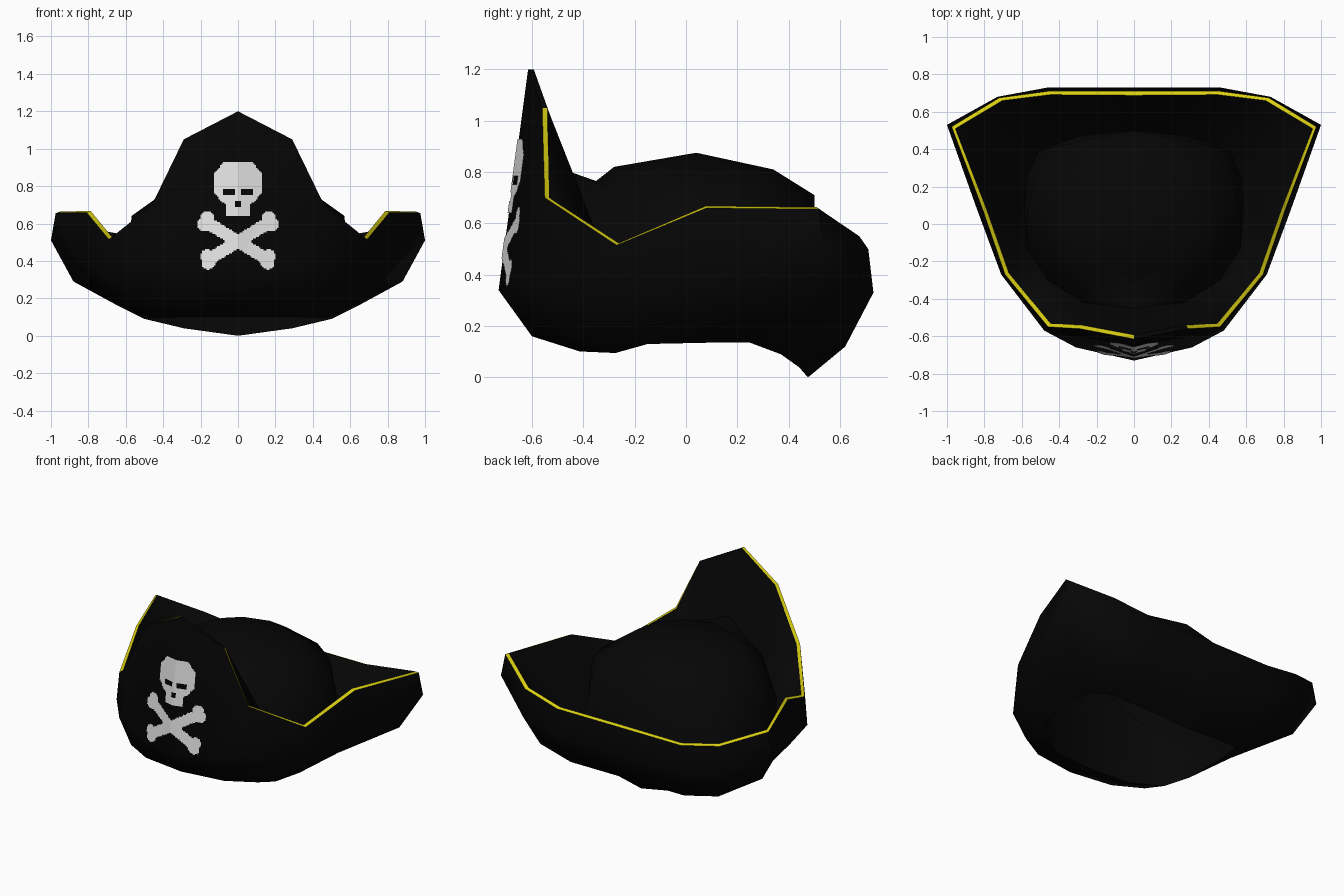
import bpy, bmesh, math
from mathutils import Vector
from mathutils.bvhtree import BVHTree

if "Cube" in bpy.data.objects:
    bpy.data.objects.remove(bpy.data.objects["Cube"])


def material(name, rgb):
    m = bpy.data.materials.new(name)
    m.diffuse_color = (*rgb, 1)
    m.use_nodes = True
    m.node_tree.nodes["Principled BSDF"].inputs["Base Color"].default_value = m.diffuse_color
    return m


BLACK = material("black felt", (0.0018, 0.0018, 0.0018))
YELLOW = material("yellow trim", (0.70, 0.62, 0.006))
WHITE = material("white paint", (0.75, 0.75, 0.75))


def make(name, verts, faces, mat, angle=80):
    me = bpy.data.meshes.new(name)
    me.from_pydata(verts, [], faces)
    me.materials.append(mat)
    ob = bpy.data.objects.new(name, me)
    bpy.context.collection.objects.link(ob)
    bpy.ops.object.select_all(action='DESELECT')
    ob.select_set(True)
    bpy.context.view_layer.objects.active = ob
    bpy.ops.object.shade_smooth_by_angle(angle=math.radians(angle))
    return ob


def mirror(half):
    """Nine stations front to back on +x become a closed ring of sixteen."""
    return [Vector(p) for p in half] + [Vector((-x, y, z)) for x, y, z in half[7:0:-1]]


ANGLES = [0, 30, 54, 72, 90, 112, 130, 151, 180]


def oval(rx, y_front, y_back, z_front, z_side, z_back):
    """Egg-shaped ring whose height varies from front to side to back."""
    mid, half, pts = (y_front + y_back) / 2, (y_back - y_front) / 2, []
    for a in map(math.radians, ANGLES):
        c = math.cos(a)
        z = z_side + c * c * ((z_front if c > 0 else z_back) - z_side)
        pts.append((rx * math.sin(a) if 0 < a < 3.14 else 0, mid - half * c, z))
    return mirror(pts)


def loft(name, rings, mat, top=None):
    """Skin a stack of rings with triangles, optionally closed by a tip."""
    n = len(rings[0])
    verts = [p for r in rings for p in r]
    faces = []
    for k in range(len(rings) - 1):
        for i in range(n):
            a, b = k * n + i, k * n + (i + 1) % n
            if i < n // 2:      # same diagonal on both sides of the hat
                faces += [(a, b, b + n), (a, b + n, a + n)]
            else:
                faces += [(a, b, a + n), (b, b + n, a + n)]
    if top:
        base = (len(rings) - 1) * n
        faces += [(base + i, base + (i + 1) % n, len(verts)) for i in range(n)]
        verts = verts + [Vector(top)]
    return make(name, verts, faces, mat)


# Rings of the turned-up brim, from head opening to rim
opening = mirror([(0, -.41, .10), (.29, -.39, .10), (.47, -.275, .095), (.56, -.15, .13),
                  (.57, .08, .135), (.56, .25, .135), (.50, .37, .09), (.29, .44, .04), (0, .475, 0)])
under = mirror([(0, -.60, .16), (.29, -.56, .16), (.47, -.46, .16), (.62, -.22, .20),
                (.70, .08, .22), (.88, .45, .29), (.66, .60, .17), (.42, .62, .12), (0, .62, .12)])
belly = mirror([(0, -.73, .34), (.31, -.66, .36), (.48, -.57, .38), (.71, -.27, .33),
                (.84, .08, .40), (1, .53, .51), (.73, .68, .36), (.46, .73, .33), (0, .73, .33)])
rim = mirror([(0, -.615, 1.2), (.29, -.56, 1.05), (.46, -.55, .70), (.69, -.27, .515),
              (.81, .08, .66), (.975, .52, .655), (.72, .675, .55), (.46, .71, .50), (0, .71, .50)])
rim_in = [p - Vector((p.x, p.y, 0)).normalized() * .022
          + Vector((0, 0, .008 if p.y > -.5 else 0)) for p in rim]

brim = loft("brim_outside", [opening, under, belly, rim], BLACK)
trim = loft("rim_trim", [rim, rim_in], YELLOW)
trim.data.materials.append(BLACK)
for f in trim.data.polygons[:2]:           # the trim leaves out one front edge
    f.material_index = 1

# Crease where the inner brim, the crown and the head opening wall meet
crease = mirror([(0, -.45, .80), (.27, -.42, .62), (.46, -.30, .44), (.57, -.13, .29),
                 (.585, .08, .24), (.575, .25, .21), (.51, .39, .20), (.29, .47, .20), (0, .50, .20)])
shoulder = oval(.57, -.35, .50, .765, .64, .71)
dome = oval(.36, -.28, .34, .82, .79, .81)
loft("brim_inside", [rim_in, crease], BLACK)
loft("crown", [crease, shoulder, dome], BLACK, top=(0, .04, .875))
loft("head_opening_wall", [crease, opening], BLACK)


# Skull and crossed bones: thin plate cells that follow the front panel
def seg_dist(x, z, a, b):
    d = Vector(b) - Vector(a)
    p = Vector((x, z)) - Vector(a)
    t = max(0, min(1, p.dot(d) / d.dot(d)))
    return (p - d * t).length


SKULL = [(.638, .06), (.655, .065), (.705, .065), (.712, .085), (.765, .125),
         (.87, .125), (.93, .075)]


def in_skull(x, z):
    x = abs(x)
    if .015 < x < .078 and .752 < z < .785 or x < .02 and .686 < z < .722:
        return False
    for (z0, w0), (z1, w1) in zip(SKULL, SKULL[1:]):
        if z0 <= z < z1:
            return x < w0 + (w1 - w0) * (z - z0) / (z1 - z0)
    return False


def in_bones(x, z):
    for s in (1, -1):
        if seg_dist(s * x, z, (-.155, .41), (.165, .605)) < .033:
            return True
        knobs = [(.165, .628), (.18, .595), (-.163, .425), (-.157, .393)]
        if any(math.hypot(s * x - kx, z - kz) < .038 for kx, kz in knobs):
            return True
    return False


tree = BVHTree.FromPolygons([v.co for v in brim.data.vertices],
                            [p.vertices[:] for p in brim.data.polygons])


def emblem(name, inside, cell=.008):
    index, verts, faces = {}, [], []

    def vert(i, j):
        if (i, j) not in index:
            hit = tree.ray_cast(Vector((i * cell, -3, j * cell)), Vector((0, 1, 0)))[0]
            index[i, j] = len(verts)
            verts.append((i * cell, hit.y - .005, j * cell))
        return index[i, j]

    for i in range(-30, 30):
        for j in range(int(.345 / cell), int(.95 / cell)):
            if inside((i + .5) * cell, (j + .5) * cell):
                faces.append((vert(i, j), vert(i + 1, j), vert(i + 1, j + 1), vert(i, j + 1)))
    make(name, verts, faces, WHITE)


emblem("skull", in_skull)
emblem("crossed_bones", in_bones)
